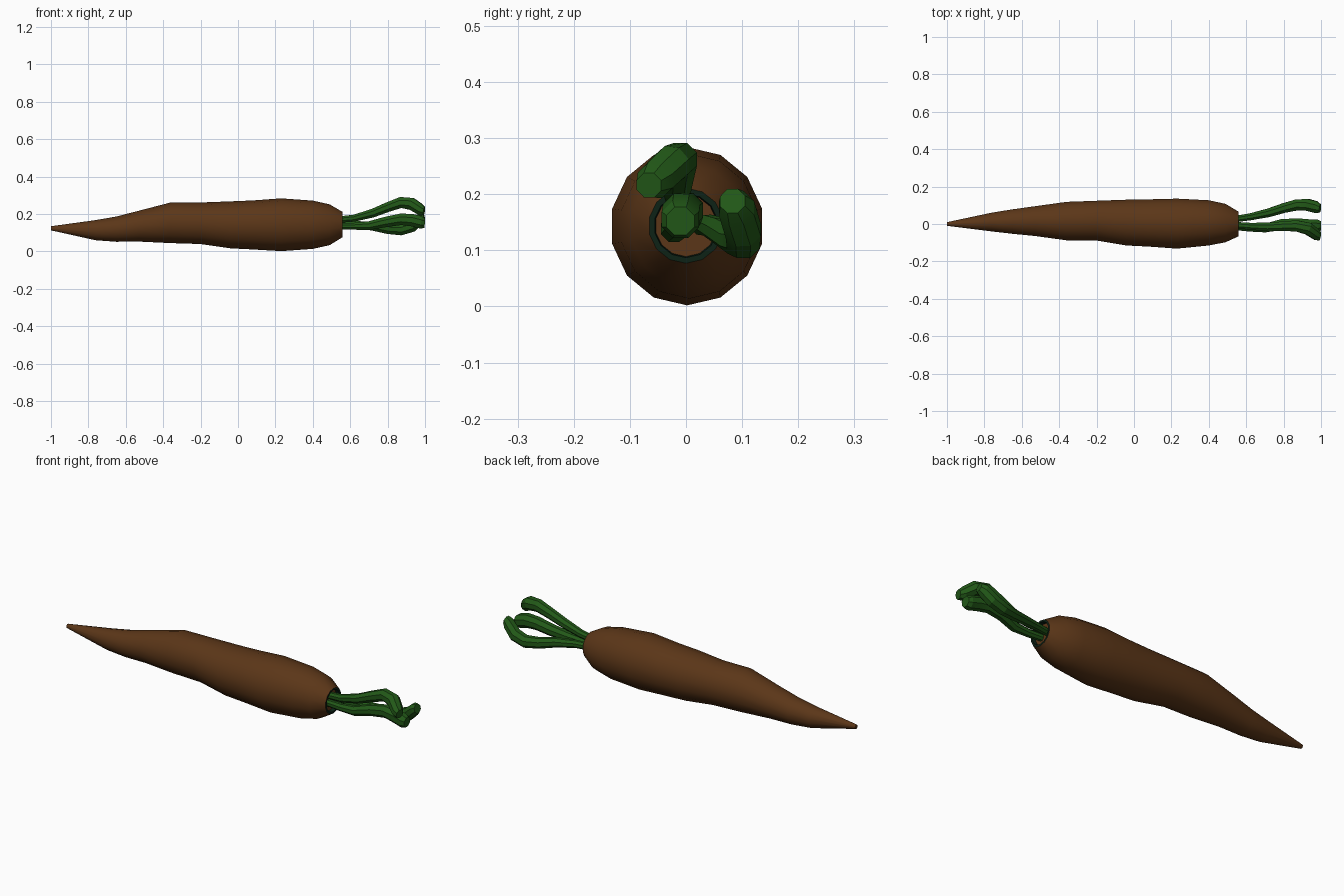
import bpy, bmesh, math
from mathutils import Vector


def material(name, rgb):
    m = bpy.data.materials.new(name)
    m.diffuse_color = (*rgb, 1)
    return m


BROWN = material("root_brown", (0.105, 0.037, 0.009))
GREEN = material("leaf_green", (0.016, 0.1, 0.009))
DARK = material("rim_green", (0.004, 0.016, 0.008))


def loft(name, rings, mats, band_mats=None, smooth=None):
    """Skin a list of point rings, capping both ends."""
    bm = bmesh.new()
    loops = [[bm.verts.new(p) for p in r] for r in rings]
    n = len(rings[0])
    for k, (a, b) in enumerate(zip(loops, loops[1:])):
        for i in range(n):
            j = (i + 1) % n
            f = bm.faces.new((a[i], a[j], b[j], b[i]))
            f.material_index = (band_mats or {}).get(k, 0)
    bm.faces.new(loops[0])
    bm.faces.new(loops[-1])
    bmesh.ops.recalc_face_normals(bm, faces=bm.faces)
    me = bpy.data.meshes.new(name)
    bm.to_mesh(me)
    bm.free()
    for m in mats:
        me.materials.append(m)
    ob = bpy.data.objects.new(name, me)
    bpy.context.collection.objects.link(ob)
    if smooth:
        bpy.ops.object.select_all(action='DESELECT')
        ob.select_set(True)
        bpy.context.view_layer.objects.active = ob
        bpy.ops.object.shade_smooth_by_angle(angle=math.radians(smooth))
    return ob


# Root: x, y low, y high, z low, z high for each 14-sided ring
profile = [
    (-1.0, -0.01, 0.01, 0.113, 0.135),
    (-0.76, -0.041, 0.062, 0.06, 0.168),
    (-0.65, -0.054, 0.08, 0.052, 0.187),
    (-0.53, -0.066, 0.097, 0.053, 0.218),
    (-0.36, -0.09, 0.121, 0.045, 0.262),
    (-0.2, -0.091, 0.127, 0.04, 0.262),
    (-0.04, -0.118, 0.133, 0.017, 0.268),
    (0.08, -0.124, 0.135, 0.011, 0.273),
    (0.23, -0.135, 0.139, 0.002, 0.284),
    (0.4, -0.118, 0.13, 0.014, 0.272),
    (0.49, -0.1, 0.11, 0.034, 0.252),
    (0.56, -0.067, 0.067, 0.077, 0.211),
    (0.56, -0.057, 0.057, 0.087, 0.201),
    (0.54, -0.055, 0.055, 0.089, 0.199),
]


def root_ring(x, y0, y1, z0, z1, n=14):
    return [(x, (y0 + y1) / 2 + (y1 - y0) / 2 * math.sin(t),
             (z0 + z1) / 2 - (z1 - z0) / 2 * math.cos(t))
            for t in (2 * math.pi * i / n for i in range(n))]


loft("carrot_root", [root_ring(*p) for p in profile], [BROWN, DARK],
     {11: 1, 12: 1}, smooth=35)


# Stems: centre line points with radius, faceted tubes
def stem(name, path, n=8):
    pts = [Vector(p[:3]) for p in path]
    rings = []
    for k, p in enumerate(pts):
        d = (pts[min(k + 1, len(pts) - 1)] - pts[max(k - 1, 0)]).normalized()
        if k >= len(pts) - 2:
            d = (d + Vector((1.5, 0, 0))).normalized()
        u = Vector((0, 1, 0))
        u = (u - d * u.dot(d)).normalized()
        v = d.cross(u)
        r = path[k][3]
        rings.append([p + r * (math.cos(t) * u + math.sin(t) * v)
                      for t in (2 * math.pi * (i + 0.5) / n for i in range(n))])
    loft(name, rings, [GREEN], smooth=20)


stem("upper_stem", [
    (0.53, -0.005, 0.17, 0.018), (0.62, -0.012, 0.178, 0.02),
    (0.72, -0.016, 0.205, 0.025), (0.8, -0.012, 0.237, 0.028),
    (0.87, -0.01, 0.262, 0.032), (0.93, -0.025, 0.254, 0.035),
    (0.975, -0.055, 0.225, 0.034), (0.995, -0.066, 0.216, 0.024)])
stem("side_stem", [
    (0.53, 0.025, 0.145, 0.018), (0.62, 0.038, 0.145, 0.02),
    (0.72, 0.06, 0.135, 0.025), (0.8, 0.085, 0.12, 0.028),
    (0.87, 0.102, 0.116, 0.032), (0.93, 0.102, 0.135, 0.034),
    (0.975, 0.09, 0.175, 0.034), (0.995, 0.083, 0.188, 0.024)])
stem("centre_stem", [
    (0.53, -0.015, 0.135, 0.018), (0.62, -0.022, 0.135, 0.02),
    (0.7, -0.022, 0.138, 0.025), (0.79, -0.002, 0.158, 0.03),
    (0.87, 0.0, 0.172, 0.033), (0.93, -0.008, 0.168, 0.036),
    (0.98, -0.01, 0.155, 0.036), (0.999, -0.01, 0.152, 0.027)])
